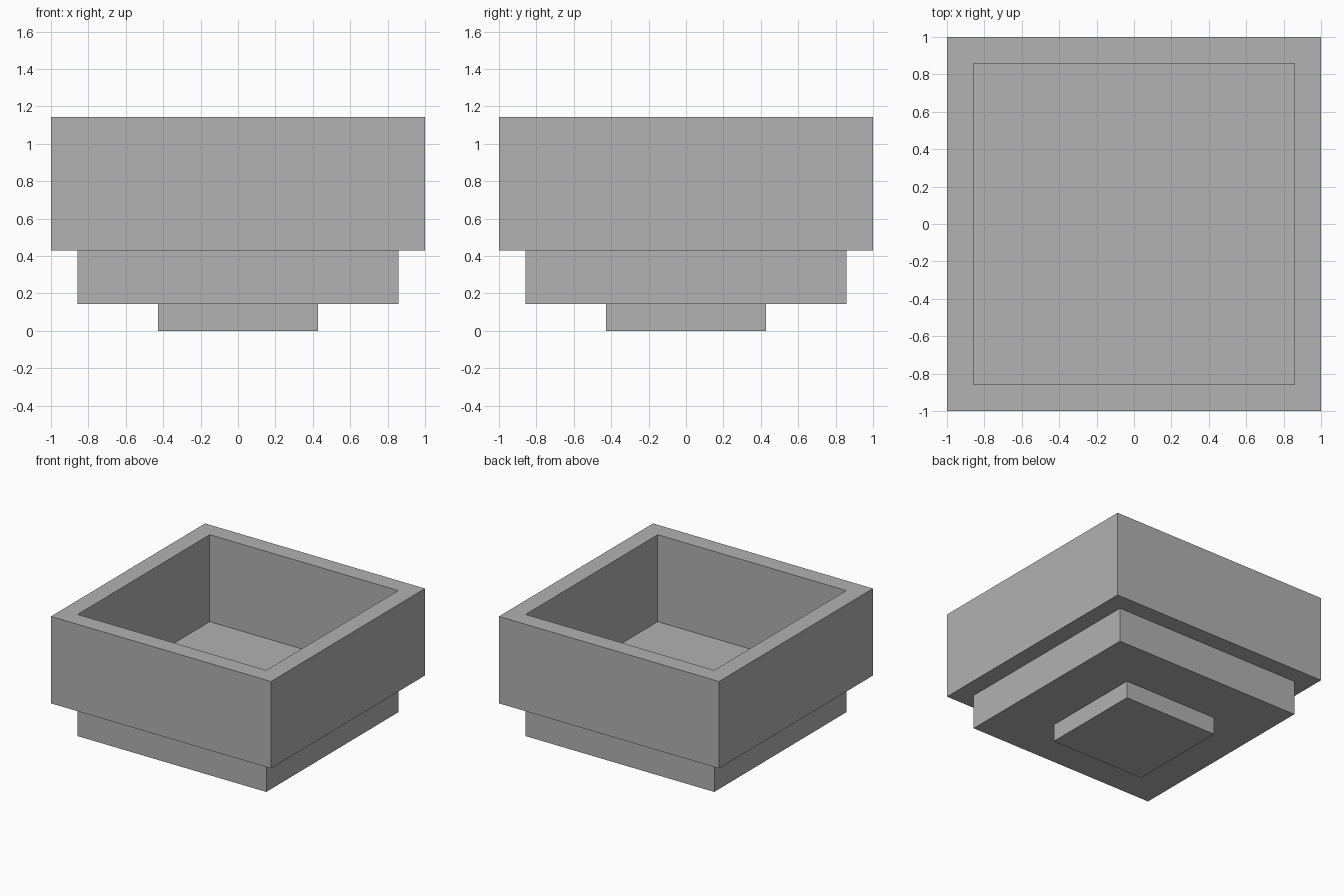
import bpy
import bmesh

if "Cube" in bpy.data.objects:
    bpy.data.objects.remove(bpy.data.objects["Cube"], do_unlink=True)

UNIT = 1 / 7  # wall thickness, the module for every size

grey = bpy.data.materials.new("stone_grey")
grey.use_nodes = True
colour = (0.445, 0.445, 0.445, 1)
grey.diffuse_color = colour
grey.node_tree.nodes["Principled BSDF"].inputs["Base Color"].default_value = colour


def square_shell(name, rings, cap_start, cap_end):
    """Join square rings given as (half width, height) in module units."""
    bm = bmesh.new()
    loops = []
    for half, height in rings:
        corners = [(-1, -1), (1, -1), (1, 1), (-1, 1)]
        loops.append([bm.verts.new((x * half * UNIT, y * half * UNIT, height * UNIT))
                      for x, y in corners])
    for low, high in zip(loops, loops[1:]):
        for i in range(4):
            j = (i + 1) % 4
            bm.faces.new((low[i], low[j], high[j], high[i]))
    if cap_start:
        bm.faces.new(loops[0][::-1])
    if cap_end:
        bm.faces.new(loops[-1])
    mesh = bpy.data.meshes.new(name)
    bm.to_mesh(mesh)
    bm.free()
    mesh.materials.append(grey)
    obj = bpy.data.objects.new(name, mesh)
    bpy.context.collection.objects.link(obj)
    return obj


# Open bowl: underside ledge, outer wall, rim, inner wall and floor
square_shell("bowl", [(6, 3), (7, 3), (7, 8), (6, 8), (6, 3)], False, True)
# Middle tier, closed above by the bowl floor
square_shell("middle_tier", [(6, 1), (6, 3)], True, False)
# Small foot, closed above by the middle tier
square_shell("foot", [(3, 0), (3, 1)], True, False)
